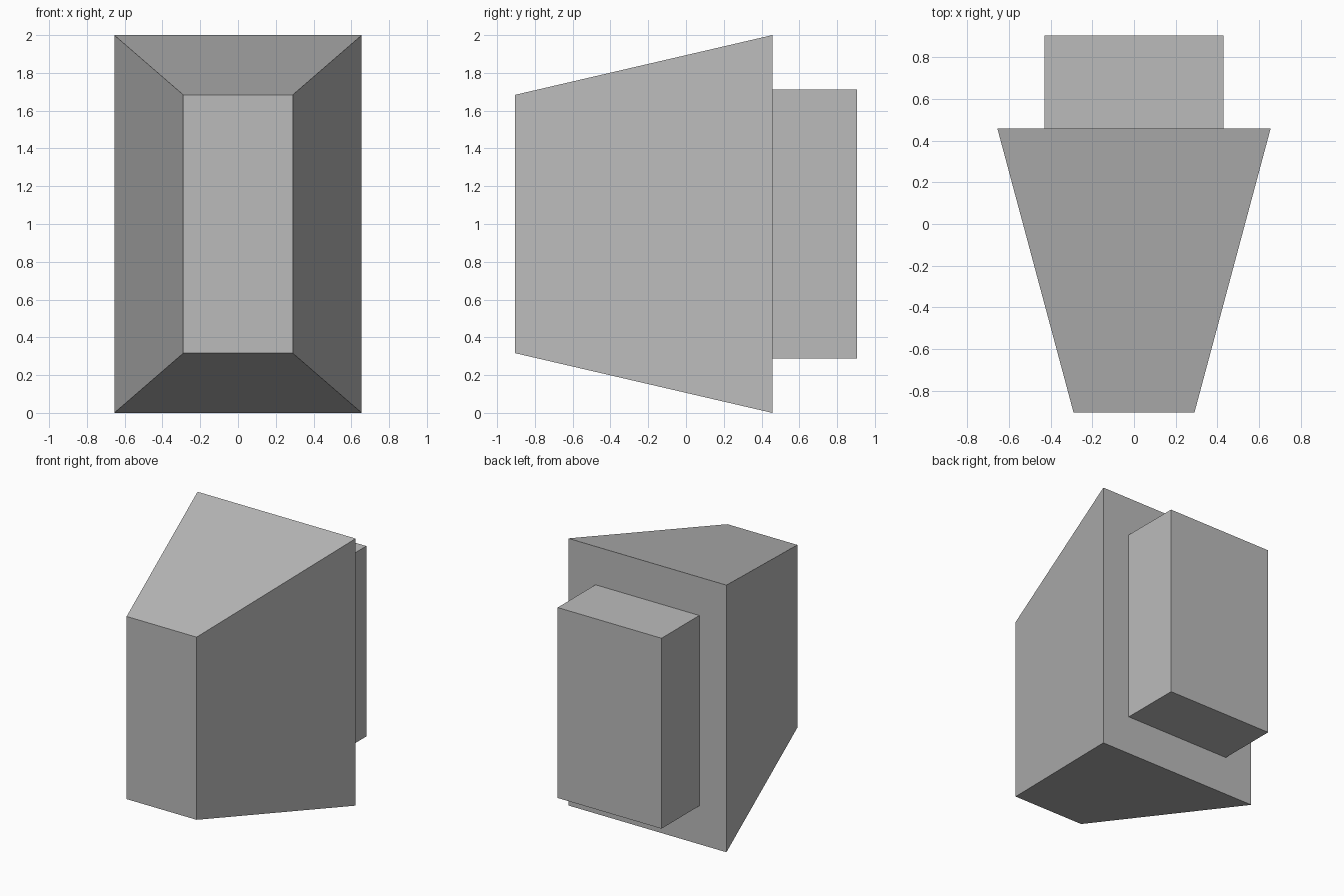
import bpy
import bmesh

cube = bpy.data.objects.get("Cube")
if cube:
    bpy.data.objects.remove(cube, do_unlink=True)

GREY = (0.5, 0.5, 0.5, 1)
grey = bpy.data.materials.new("plain grey")
grey.use_nodes = True
grey.diffuse_color = GREY
grey.node_tree.nodes["Principled BSDF"].inputs["Base Color"].default_value = GREY

MID_Z = 1.0


def tapered_box(name, front, back):
    """Box along y; each end is (y, half width, half height)."""
    bm = bmesh.new()
    bmesh.ops.create_cube(bm, size=2)
    for v in bm.verts:
        y, half_w, half_h = front if v.co.y < 0 else back
        v.co = (v.co.x * half_w, y, MID_Z + v.co.z * half_h)
    mesh = bpy.data.meshes.new(name)
    bm.to_mesh(mesh)
    bm.free()
    mesh.materials.append(grey)
    obj = bpy.data.objects.new(name, mesh)
    bpy.context.collection.objects.link(obj)
    return obj


# Main body, narrowing towards the front
tapered_box("tapered_body", (-0.904, 0.29, 0.684), (0.457, 0.655, 1.0))

# Straight block on the back
tapered_box("rear_block", (0.457, 0.43, 0.713), (0.904, 0.43, 0.713))
